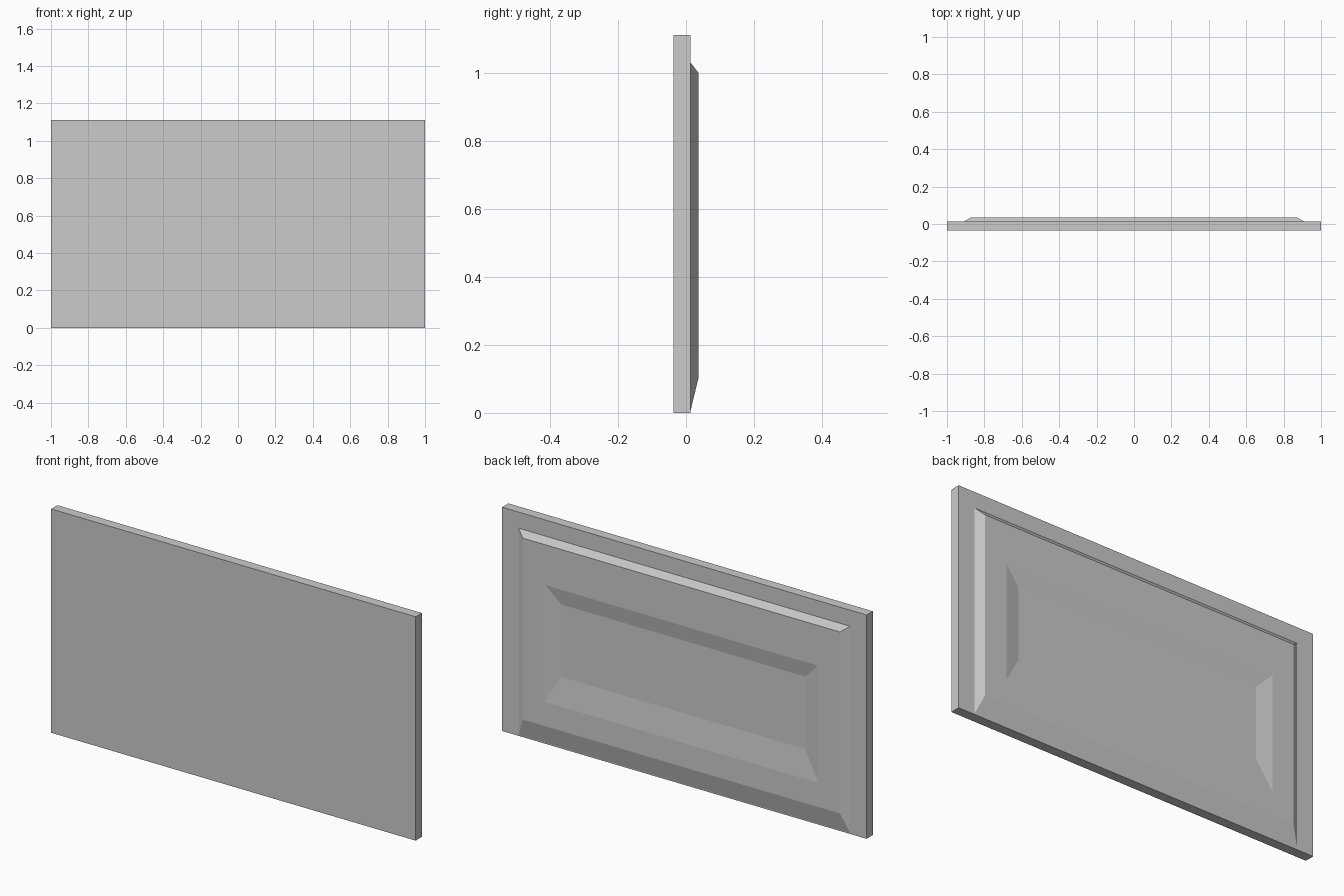
import bpy
import bmesh

if "Cube" in bpy.data.objects:
    bpy.data.objects.remove(bpy.data.objects["Cube"])


def loft(name, rings, cap_start=False, cap_end=False):
    """Skin a stack of upright rectangles: (half_width, z_low, z_high, y)."""
    bm = bmesh.new()
    loops = []
    for w, lo, hi, y in rings:
        corners = ((-w, lo), (w, lo), (w, hi), (-w, hi))
        loops.append([bm.verts.new((x, y, z)) for x, z in corners])
    for a, b in zip(loops, loops[1:]):
        for i in range(4):
            j = (i + 1) % 4
            bm.faces.new((a[i], a[j], b[j], b[i]))
    if cap_start:
        bm.faces.new(loops[0])
    if cap_end:
        bm.faces.new(loops[-1][::-1])
    mesh = bpy.data.meshes.new(name)
    bm.to_mesh(mesh)
    bm.free()
    obj = bpy.data.objects.new(name, mesh)
    bpy.context.collection.objects.link(obj)
    return obj


HEIGHT = 1.11
FRONT, BACK, REAR = -0.036, 0.013, 0.036
cover_edge = (0.91, 0.005, 1.03, BACK)

# Flat display slab: front face, thin sides and back flange around the cover
loft("display_panel", [
    (1.0, 0.0, HEIGHT, FRONT),
    (1.0, 0.0, HEIGHT, BACK),
    cover_edge,
], cap_start=True)

# Bevelled rear cover with a shallow, slope-walled recess
loft("rear_cover", [
    cover_edge,
    (0.87, 0.10, 1.00, REAR),
    (0.75, 0.22, 0.80, REAR),
    (0.67, 0.36, 0.72, 0.022),
], cap_end=True)
